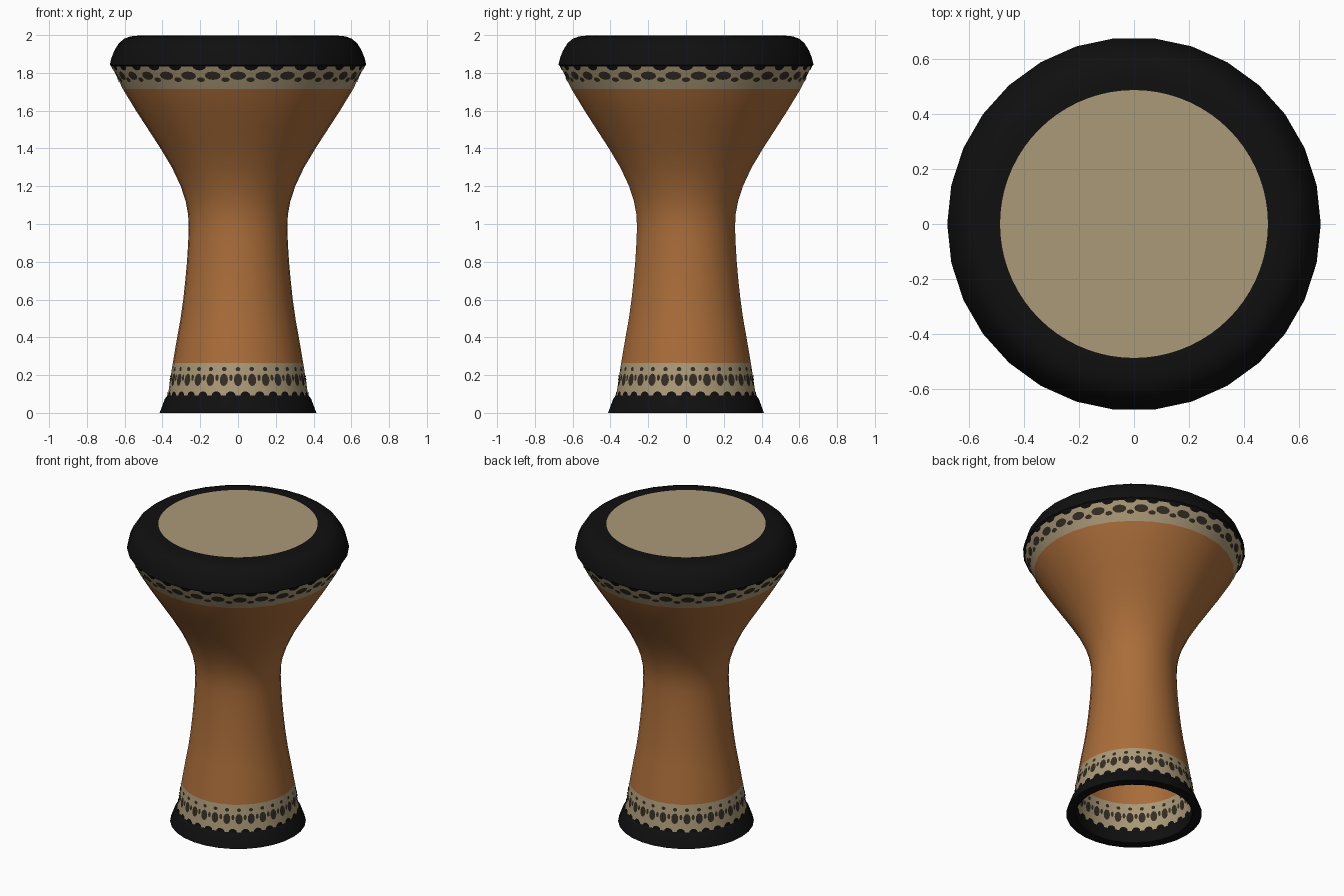
import bpy, bmesh, math

if "Cube" in bpy.data.objects:
    bpy.data.objects.remove(bpy.data.objects["Cube"])

SIDES = 30
STEP = 2 * math.pi / SIDES


def material(name, rgb):
    m = bpy.data.materials.new(name)
    m.diffuse_color = (*rgb, 1)
    m.use_nodes = True
    m.node_tree.nodes["Principled BSDF"].inputs["Base Color"].default_value = m.diffuse_color
    return m


WOOD = material("warm_brown", (0.40, 0.152, 0.041))
CREAM = material("cream", (0.41, 0.32, 0.185))
BLACK = material("black", (0.005, 0.005, 0.005))
DARK = material("dark_brown", (0.034, 0.026, 0.018))


def finish(name, bm, mats, smooth=True):
    mesh = bpy.data.meshes.new(name)
    bm.to_mesh(mesh)
    bm.free()
    for m in mats:
        mesh.materials.append(m)
    ob = bpy.data.objects.new(name, mesh)
    bpy.context.collection.objects.link(ob)
    if smooth:
        bpy.ops.object.select_all(action='DESELECT')
        ob.select_set(True)
        bpy.context.view_layer.objects.active = ob
        bpy.ops.object.shade_smooth_by_angle(angle=math.radians(35))
    return ob


def lathe(name, profile, mats, rule=None, closed=False, cap=False):
    """Revolve (radius, height) points, listed so that faces point outward."""
    bm = bmesh.new()
    rings = [[bm.verts.new((r * math.cos(i * STEP), r * math.sin(i * STEP), z))
              for i in range(SIDES)] for r, z in profile]
    pairs = list(zip(rings, rings[1:]))
    if closed:
        pairs.append((rings[-1], rings[0]))
    for a, b in pairs:
        for i in range(SIDES):
            j = (i + 1) % SIDES
            f = bm.faces.new((a[i], a[j], b[j], b[i]))
            if rule:
                f.material_index = rule(f.calc_center_median().z)
    if cap:
        bm.faces.new(rings[-1])
    return finish(name, bm, mats)


# Goblet shell, open at the foot, with a cream band near each end
BODY = [(0.372, 0.09), (0.345, 0.265), (0.322, 0.4), (0.304, 0.5), (0.290, 0.6),
        (0.279, 0.7), (0.270, 0.8), (0.264, 0.9), (0.261, 0.98), (0.264, 1.05),
        (0.277, 1.12), (0.303, 1.2), (0.350, 1.3), (0.410, 1.4), (0.475, 1.5),
        (0.540, 1.6), (0.610, 1.715), (0.668, 1.835)]
lathe("goblet_body", BODY, [WOOD, CREAM],
      lambda z: 1 if z < 0.265 or z > 1.715 else 0)

# Black foot ring
lathe("foot_ring", [(0.355, 0), (0.415, 0), (0.387, 0.075), (0.374, 0.092), (0.368, 0.09)],
      [BLACK], closed=True)

# Black rounded head rim, closed on top
lathe("head_rim", [(0.666, 1.832), (0.679, 1.842), (0.670, 1.88), (0.654, 1.92),
                   (0.630, 1.958), (0.602, 1.981), (0.570, 1.993), (0.53, 1.997),
                   (0.46, 1.997)], [BLACK], cap=True)

# Drum skin
bm = bmesh.new()
bmesh.ops.create_circle(bm, cap_ends=True, segments=72, radius=0.487)
bmesh.ops.translate(bm, verts=bm.verts, vec=(0, 0, 2.0))
finish("drum_skin", bm, [CREAM], smooth=False)


def wall_point(angle, z, offset):
    """Point on the faceted wall of a band, pushed out or in a little."""
    (r0, z0), (r1, z1) = BODY[:2] if z < 1 else BODY[-2:]
    r = r0 + (r1 - r0) * (z - z0) / (z1 - z0)
    local = angle % STEP - STEP / 2
    r = r * math.cos(STEP / 2) / math.cos(local) + offset
    return (r * math.cos(angle), r * math.sin(angle), z)


def spots(name, z, width, height, phase, mat, offset=0.003):
    """Ring of thin oval marks; phase 0 sits on corners, 0.5 on facets."""
    radius = 0.36 if z < 1 else 0.64
    bm = bmesh.new()
    for k in range(SIDES):
        mid = (k + phase) * STEP
        centre = bm.verts.new(wall_point(mid, min(max(z, 0.094), 1.834), offset))
        rim = []
        for i in range(12):
            t = i * math.pi / 6
            h = min(max(z + math.sin(t) * height / 2, 0.09), 1.838)
            rim.append(bm.verts.new(
                wall_point(mid + math.cos(t) * width / 2 / radius, h, offset)))
        for i in range(12):
            tri = [centre, rim[i], rim[(i + 1) % 12]]
            bm.faces.new(tri if offset > 0 else tri[::-1])
    finish(name, bm, [mat], smooth=False)


# Lace pattern of the upper band
spots("upper_lace_ovals", 1.785, 0.085, 0.044, 0.5, DARK)
spots("upper_lace_dots", 1.764, 0.045, 0.024, 0.0, DARK)
spots("upper_lace_scallops", 1.838, 0.075, 0.05, 0.0, BLACK)

# Lace pattern of the lower band, outside and inside the open foot
for side, off in (("outer", 0.003), ("inner", -0.003)):
    spots(side + "_lower_lace_ovals", 0.175, 0.044, 0.066, 0.5, DARK, off)
    spots(side + "_lower_lace_dots", 0.232, 0.026, 0.022, 0.5, DARK, off)
    spots(side + "_lower_lace_links", 0.186, 0.018, 0.034, 0.0, DARK, off)
    spots(side + "_lower_lace_scallops", 0.092, 0.05, 0.044, 0.0, BLACK, off)
